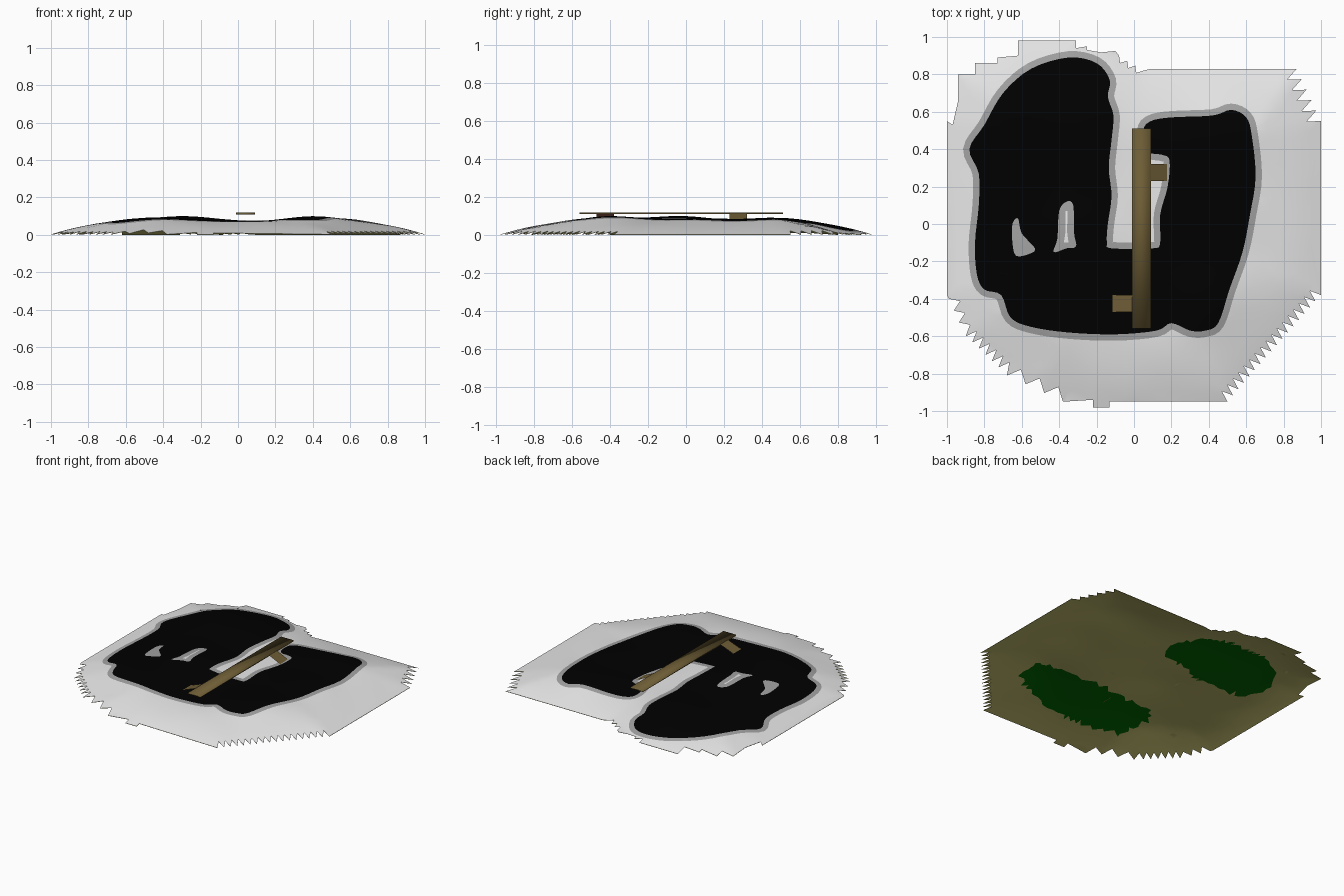
import bpy, math, random
from mathutils import Vector
from mathutils.geometry import delaunay_2d_cdt, intersect_point_line

if "Cube" in bpy.data.objects:
    bpy.data.objects.remove(bpy.data.objects["Cube"])

random.seed(4)


def material(name, rgb):
    m = bpy.data.materials.new(name)
    m.diffuse_color = (*rgb, 1)
    m.use_nodes = True
    m.node_tree.nodes["Principled BSDF"].inputs["Base Color"].default_value = m.diffuse_color
    return m


WHITE = material("snow white", (0.88, 0.88, 0.88))
GREY = material("border grey", (0.36, 0.36, 0.36))
BLACK = material("track black", (0.0, 0.0, 0.0))
KHAKI = material("earth khaki", (0.508, 0.474, 0.147))
GREEN = material("dark green", (0.0, 0.127, 0.0))
WOOD = material("wood brown", (0.155, 0.11, 0.036))
RUST = material("rust brown", (0.35, 0.11, 0.07))


def smooth_loop(pts, steps=4):
    """Closed Catmull-Rom curve through the points."""
    p, out, n = [Vector(q) for q in pts], [], len(pts)
    for i in range(n):
        a, b, c, d = p[i - 1], p[i], p[(i + 1) % n], p[(i + 2) % n]
        for s in range(steps):
            t = s / steps
            out.append(0.5 * (2 * b + (c - a) * t + (2 * a - 5 * b + 4 * c - d) * t * t
                              + (3 * b - a - 3 * c + d) * t ** 3))
    return out


def offset_loop(loop, dist):
    """Shift a clockwise loop outwards."""
    out = []
    for i, p in enumerate(loop):
        t = (loop[(i + 1) % len(loop)] - loop[i - 1]).normalized()
        out.append(p + Vector((-t.y, t.x)) * dist)
    return out


def serrate(p, q, n, depth):
    """Teeth from p to q; valleys lie to the right of the path, inside the outline."""
    p, q = Vector(p), Vector(q)
    d = (q - p).normalized()
    inward = Vector((d.y, -d.x)) * depth
    out = []
    for i in range(n):
        out += [p.lerp(q, i / n), p.lerp(q, (i + 0.5) / n) + inward]
    return out + [q]


def inside(p, loop):
    r = False
    for i, b in enumerate(loop):
        a = loop[i - 1]
        if (a.y > p.y) != (b.y > p.y) and p.x < (b.x - a.x) * (p.y - a.y) / (b.y - a.y) + a.x:
            r = not r
    return r


def loop_distance(p, loop):
    best = 9
    for i, b in enumerate(loop):
        a = loop[i - 1]
        _, t = intersect_point_line(p, a, b)
        best = min(best, (a.lerp(b, max(0, min(1, t))) - p).length)
    return best


# jagged outer edge, clockwise from the left
outline = [Vector(p) for p in [(-1, -.38), (-1, .55), (-.97, .53), (-.94, .66), (-.94, .8), (-.85, .8),
                               (-.85, .86), (-.73, .86), (-.73, .89), (-.62, .9), (-.62, .98),
                               (-.31, .98), (-.31, .94), (-.25, .95)]]
outline += serrate((-.25, .93), (-.1, .925), 1, .01) + serrate((-.08, .9), (.05, .82), 3, .03)
outline += [Vector((.09, .83))]
outline += serrate((.87, .83), (1, .55), 5, .07)
outline += serrate((1, -.38), (.5, -.95), 17, .06)
outline += [Vector(p) for p in [(-.13, -.95), (-.13, -.98), (-.22, -.98), (-.22, -.94)]]
outline += serrate((-.38, -.95), (-.68, -.81), 3, .06)
outline += serrate((-.69, -.8), (-.9, -.6), 6, .06)[1:]
outline += serrate((-.91, -.59), (-.99, -.4), 3, .05)[1:]
hull = [Vector(p) for p in [(-1, -.38), (-1, .55), (-.94, .8), (-.62, .98), (-.31, .98), (.05, .83),
                            (.87, .83), (1, .55), (1, -.38), (.5, -.95), (-.2, -.98),
                            (-.53, -.92), (-.9, -.6)]]

# black track and its islands
track = smooth_loop([
    (-.35, .89), (-.2, .86), (-.13, .77), (-.14, .68), (-.11, .58), (-.12, .45), (-.135, .3),
    (-.12, .15), (-.14, 0), (-.145, -.1), (-.12, -.13), (.1, -.13), (.14, -.1), (.14, .05),
    (.18, .2), (.19, .34), (.15, .37), (.07, .39), (.05, .5), (.09, .55), (.2, .57), (.42, .58),
    (.52, .61), (.6, .57), (.63, .47), (.65, .25), (.62, .05), (.58, -.15), (.51, -.35), (.45, -.53),
    (.38, -.57), (.3, -.57), (.2, -.53), (.12, -.57), (-.1, -.59), (-.35, -.58), (-.55, -.55),
    (-.66, -.5), (-.71, -.38), (-.8, -.35), (-.84, -.27), (-.85, -.1), (-.83, .1), (-.83, .27),
    (-.88, .4), (-.8, .53), (-.7, .7), (-.55, .83)])
border = offset_loop(track, .034)
island_a = smooth_loop([(-.62, .03), (-.6, -.05), (-.53, -.13), (-.56, -.16), (-.63, -.17),
                        (-.65, -.1), (-.65, 0)])
island_b = smooth_loop([(-.36, .12), (-.325, .1), (-.32, -.05), (-.31, -.12), (-.36, -.13),
                        (-.43, -.15), (-.41, -.08), (-.4, .07)])
sliver = [Vector(p) for p in [(-.365, .07), (-.355, .07), (-.358, -.04), (-.35, -.1),
                              (-.375, -.1), (-.366, -.04)]]

# green patches on the underside
patches = [[Vector(p) for p in q] for q in (
    [(.56, -.48), (.52, -.36), (.25, -.31), (.05, -.29), (-.46, -.37), (-.52, -.46), (-.46, -.69),
     (-.25, -.74), (-.01, -.74), (.22, -.7), (.45, -.6)],
    [(-.01, .29), (.03, .42), (-.07, .64), (-.25, .71), (-.53, .69), (-.75, .57), (-.81, .37),
     (-.75, .21), (-.56, .17), (-.39, .16), (-.2, .24)])]

BUMPS = [(-.3, -.05, .028, .22), (-.35, .5, .016, .22), (.45, .5, .024, .2), (.45, .05, .016, .22),
         (.43, -.4, .028, .2), (-.45, -.45, .022, .22)]


def height(p):
    t = min(loop_distance(p, hull) / .45, 1) if inside(p, hull) else 0
    f = 1 - (1 - t) ** 2
    h = .07
    for x, y, a, r in BUMPS:
        h += a * math.exp(-((p.x - x) ** 2 + (p.y - y) ** 2) / (r * r))
    return f * (h + .002 * math.sin(p.x * 13 + p.y * 5) * math.sin(p.y * 11))


# flat triangulation that follows every painted outline
points, edges = [], []
for loop in (outline, track, border, island_a, island_b, sliver):
    k, n = len(points), len(loop)
    points += loop
    edges += [(k + i, k + (i + 1) % n) for i in range(n)]
STEP = .045
for i in range(-21, 22):
    for j in range(-21, 22):
        q = Vector((i * STEP + random.uniform(-.012, .012), j * STEP + random.uniform(-.012, .012)))
        if inside(q, outline):
            points.append(q)
flat, _, tris, *_ = delaunay_2d_cdt(points, edges, [], 0, 1e-5)


def centre(f):
    return sum((flat[i] for i in f), Vector((0, 0))) / len(f)


tris = [tuple(f) for f in tris if inside(centre(f), outline)]
levels = [height(v) for v in flat]


def top_paint(c):
    if inside(c, sliver):
        return 0
    if inside(c, track):
        return 1 if inside(c, island_a) or inside(c, island_b) else 2
    return 1 if inside(c, border) or loop_distance(c, track) < .03 else 0


def make(name, verts, faces, mats, indices=None, smooth=False):
    me = bpy.data.meshes.new(name)
    me.from_pydata(verts, [], faces)
    for m in mats:
        me.materials.append(m)
    if indices:
        me.polygons.foreach_set("material_index", indices)
    if smooth:
        me.polygons.foreach_set("use_smooth", [True] * len(me.polygons))
    me.update()
    ob = bpy.data.objects.new(name, me)
    bpy.context.collection.objects.link(ob)
    return ob


# snowy top surface with track
GAP = .002
make("snow_surface", [(v.x, v.y, h + GAP) for v, h in zip(flat, levels)], tris,
     [WHITE, GREY, BLACK], [top_paint(centre(f)) for f in tris], True)

# hollow underside of the ground
make("ground_underside", [(v.x, v.y, h) for v, h in zip(flat, levels)], [f[::-1] for f in tris],
     [KHAKI, GREEN], [int(any(inside(centre(f), q) for q in patches)) for f in tris], True)

# thin earth rim joining both
directed = {(f[i - 1], f[i]) for f in tris for i in range(len(f))}
rim_v, rim_f = [], []
for a, b in directed:
    if (b, a) not in directed:
        k = len(rim_v)
        rim_v += [(flat[i].x, flat[i].y, levels[i] + z) for i, z in ((b, 0), (b, GAP), (a, GAP), (a, 0))]
        rim_f.append((k + 3, k, k + 1, k + 2))
make("ground_rim", rim_v, rim_f, [KHAKI])

# plank bridge over the valley
x0, x1, y0, y1, z0, z1 = -.01, .09, -.56, .51, .109, .118
make("bridge_deck", [(x, y, z) for z in (z0, z1) for x, y in ((x0, y0), (x1, y0), (x1, y1), (x0, y1))],
     [(3, 2, 1, 0), (4, 5, 6, 7), (0, 1, 5, 4), (1, 2, 6, 5), (2, 3, 7, 6), (3, 0, 4, 7)], [WOOD],
     smooth=True)

# sloping access ramps, one on each side, their feet sunk through the ground
for name, xa, xb, ya, yb, foot in (("right_ramp", .09, .18, .23, .32, .073),
                                   ("left_ramp", -.01, -.12, -.47, -.38, .074)):
    top = [(xa, ya, .115), (xb, ya, foot), (xb, yb, foot), (xa, yb, .115)]
    low = [(x, y, z - .0006) for x, y, z in top]
    faces = [(0, 1, 2, 3), (7, 6, 5, 4)]
    if xb < xa:
        faces = [f[::-1] for f in faces]
    make(name, top + low, faces, [WOOD, RUST], [0, 1])
